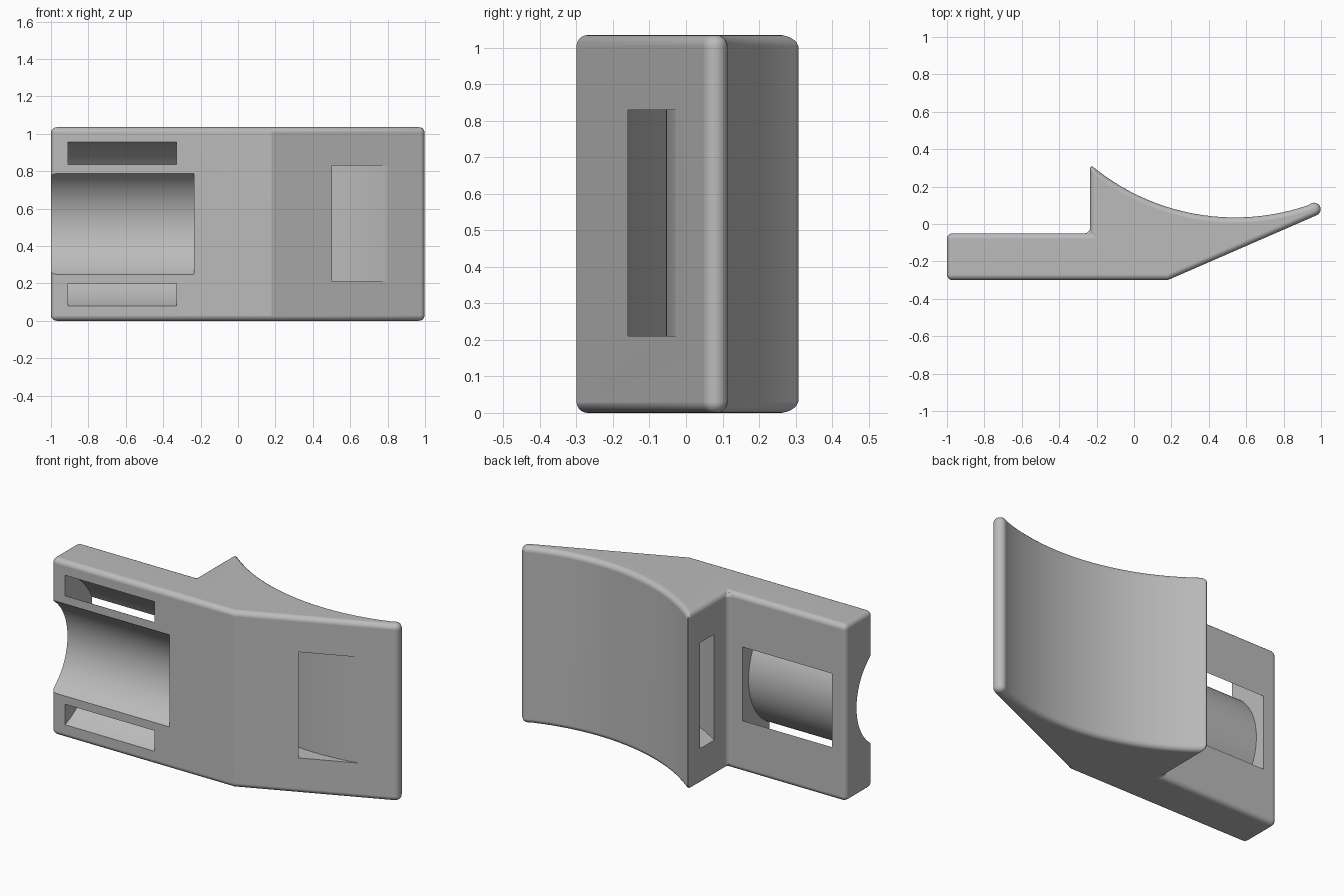
import bpy
import bmesh
from math import sin, cos, radians

old = bpy.data.objects.get("Cube")
if old:
    bpy.data.objects.remove(old, do_unlink=True)

HEIGHT = 1.035
MID = HEIGHT / 2

grey = bpy.data.materials.new("plain grey")
grey.use_nodes = True
colour = (0.5, 0.5, 0.5, 1)
grey.diffuse_color = colour
grey.node_tree.nodes["Principled BSDF"].inputs["Base Color"].default_value = colour


def arc(cx, cy, r, start, end, steps):
    """Points on a circle, angles in degrees from the first axis."""
    angles = [radians(start + (end - start) * i / steps) for i in range(steps + 1)]
    return [(cx + r * cos(a), cy + r * sin(a)) for a in angles]


def ring(cx, cy, inner, outer, start, end, steps=40):
    return arc(cx, cy, outer, start, end, steps) + arc(cx, cy, inner, end, start, steps)


def prism(name, outline, low, high, along_x=False):
    """Extrude an outline along z, or a (y, z) outline along x."""
    bm = bmesh.new()
    place = (lambda u, v, w: (w, u, v)) if along_x else (lambda u, v, w: (u, v, w))
    ends = [[bm.verts.new(place(u, v, w)) for u, v in outline] for w in (low, high)]
    for end in ends:
        bm.faces.new(end)
    for i in range(len(outline)):
        j = (i + 1) % len(outline)
        bm.faces.new((ends[0][i], ends[0][j], ends[1][j], ends[1][i]))
    bmesh.ops.recalc_face_normals(bm, faces=bm.faces)
    mesh = bpy.data.meshes.new(name)
    bm.to_mesh(mesh)
    bm.free()
    mesh.materials.append(grey)
    obj = bpy.data.objects.new(name, mesh)
    bpy.context.collection.objects.link(obj)
    return obj


# Body: flat plate, step, hollow back curve, rounded tip and slanted front
CURVE = (0.54, 1.235)
outline = [(-1, -0.3), (0.18, -0.3)]
outline += arc(0.963, 0.079, 0.035, -66, 110, 10)
outline += arc(*CURVE, 1.2, -71, -130.2, 24)
outline += [(-0.235, -0.05), (-1, -0.05)]
body = prism("buckle_body", outline, 0, HEIGHT)

bpy.ops.object.select_all(action='DESELECT')
bpy.context.view_layer.objects.active = body
body.select_set(True)

bevel = body.modifiers.new("rounded edges", 'BEVEL')
bevel.width = 0.03
bevel.segments = 5
bevel.limit_method = 'ANGLE'
bevel.angle_limit = radians(30)
bevel.use_clamp_overlap = False
bpy.ops.object.modifier_apply(modifier=bevel.name)

# Cutters: curved strap slots in both halves and the round hollow of the plate
BAR = (-0.465, MID)
cutters = [
    prism("curved_strap_slot", ring(*CURVE, 1.29, 1.395, -133, -71.5), 0.21, 0.83),
    prism("plate_strap_slot", ring(*BAR, 0.358, 0.468, -85, 85), -0.91, -0.33, True),
    prism("plate_hollow", ring(*BAR, 0.1, 0.316, -85, 85), -1.1, -0.235, True),
]
for cutter in cutters:
    cutter.hide_render = True
    cut = body.modifiers.new(cutter.name, 'BOOLEAN')
    cut.operation = 'DIFFERENCE'
    cut.solver = 'EXACT'
    cut.object = cutter
    bpy.ops.object.modifier_apply(modifier=cut.name)
    bpy.data.objects.remove(cutter, do_unlink=True)

# Smooth curves with crisp flat faces
bpy.ops.object.shade_smooth_by_angle(angle=radians(22))
weighted = body.modifiers.new("even shading", 'WEIGHTED_NORMAL')
weighted.keep_sharp = True
